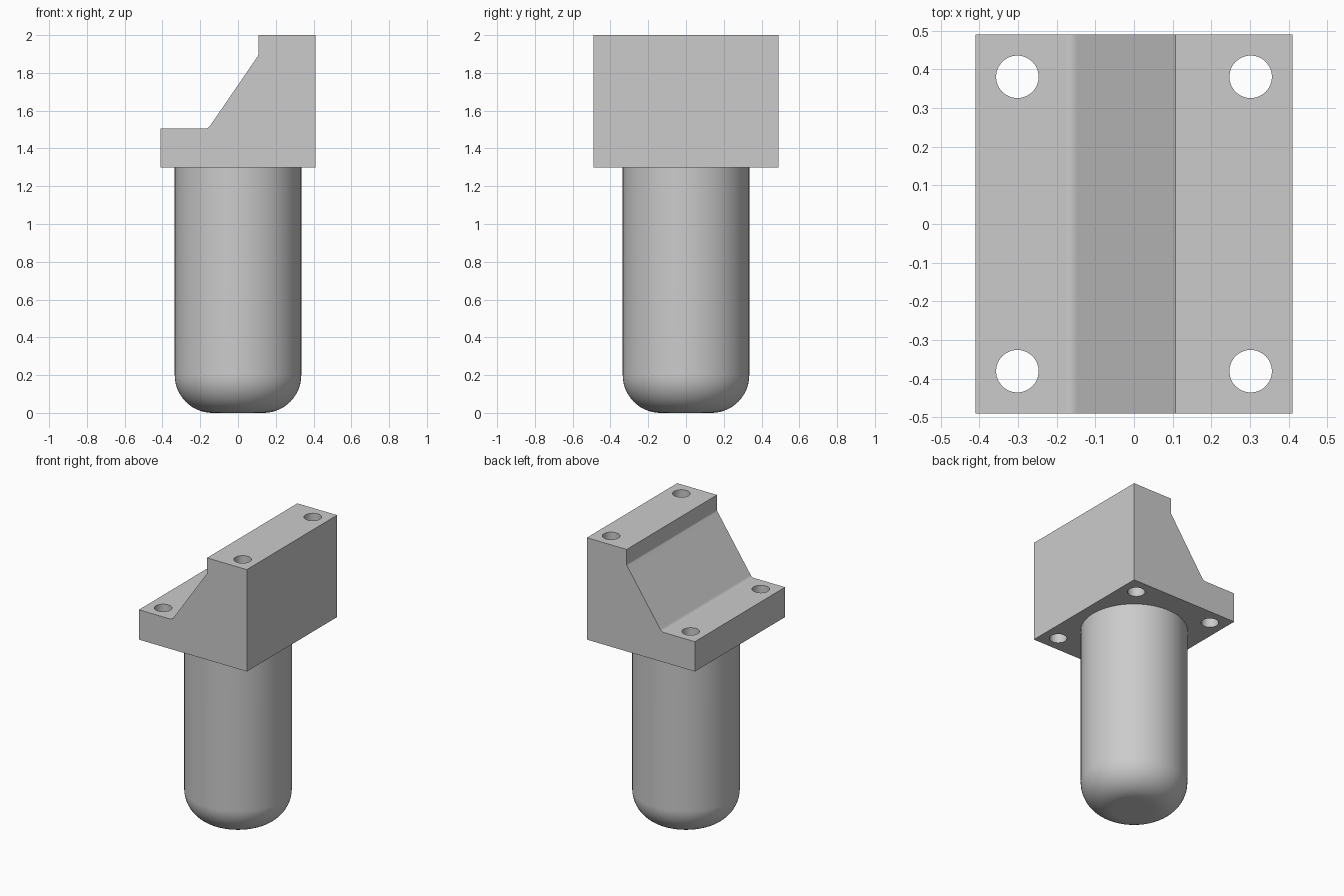
import bpy, bmesh, math
from mathutils import Vector

if "Cube" in bpy.data.objects:
    bpy.data.objects.remove(bpy.data.objects["Cube"])

W, D = 0.41, 0.49            # half width and half depth of the block
BASE, STEP, TOP = 1.30, 1.505, 2.0
POST_R, ROUND_R = 0.335, 0.20


def fillet(prev, corner, nxt, r, steps=6):
    """Points of an arc of radius r that rounds a profile corner."""
    c = Vector(corner)
    a, b = (Vector(prev) - c).normalized(), (Vector(nxt) - c).normalized()
    half = math.acos(a.dot(b)) / 2
    centre = c + (a + b).normalized() * (r / math.sin(half))
    va, vb = (c + d * (r / math.tan(half)) - centre for d in (a, b))
    start = math.atan2(va.y, va.x)
    sweep = math.remainder(math.atan2(vb.y, vb.x) - start, math.tau)
    angles = [start + sweep * i / steps for i in range(steps + 1)]
    return [(centre.x + r * math.cos(t), centre.y + r * math.sin(t)) for t in angles]


def make_object(name, bm):
    bmesh.ops.recalc_face_normals(bm, faces=bm.faces)
    mesh = bpy.data.meshes.new(name)
    bm.to_mesh(mesh)
    bm.free()
    obj = bpy.data.objects.new(name, mesh)
    bpy.context.collection.objects.link(obj)
    return obj


def finish(obj):
    bpy.ops.object.select_all(action='DESELECT')
    obj.select_set(True)
    bpy.context.view_layer.objects.active = obj
    for mod in list(obj.modifiers):
        bpy.ops.object.modifier_apply(modifier=mod.name)
    bpy.ops.object.shade_smooth_by_angle(angle=math.radians(30))
    obj.modifiers.new("flat_face_normals", 'WEIGHTED_NORMAL').keep_sharp = True


# Stepped block: side profile with two small fillets, extruded along y
ledge, low, high, crest = (-W, STEP), (-0.158, STEP), (0.108, 1.893), (0.108, TOP)
profile = [(-W, BASE), (W, BASE), (W, TOP), crest]
profile += fillet(crest, high, low, 0.02)
profile += fillet(high, low, ledge, 0.035)
profile.append(ledge)
bm = bmesh.new()
front, back = ([bm.verts.new((x, y, z)) for x, z in profile] for y in (-D, D))
bm.faces.new(front)
bm.faces.new(back)
for i in range(len(profile)):
    bm.faces.new((front[i - 1], front[i], back[i], back[i - 1]))
block = make_object("stepped_block", bm)

# Four bolt holes straight through the block
bm = bmesh.new()
for sx in (-1, 1):
    for sy in (-1, 1):
        made = bmesh.ops.create_cone(bm, cap_ends=True, segments=48,
                                     radius1=0.055, radius2=0.055, depth=1.2)
        bmesh.ops.translate(bm, vec=(sx * 0.302, sy * 0.381, 1.65), verts=made["verts"])
cutter = make_object("bolt_hole_cutter", bm)
cutter.hide_render = True
cut = block.modifiers.new("bolt_holes", 'BOOLEAN')
cut.operation, cut.solver, cut.object = 'DIFFERENCE', 'EXACT', cutter
finish(block)
bpy.data.objects.remove(cutter)

# Round post: lathed profile with a rounded lower end, open where it meets the block
outline = [(0, 0)]
outline += fillet((0, 0), (POST_R, 0), (POST_R, BASE), ROUND_R, 14)
outline += [(POST_R, BASE)]
bm = bmesh.new()
verts = [bm.verts.new((x, 0, z)) for x, z in outline]
edges = [bm.edges.new(pair) for pair in zip(verts, verts[1:])]
bmesh.ops.spin(bm, geom=verts + edges, cent=(0, 0, 0), axis=(0, 0, 1),
               angle=math.tau, steps=96, use_merge=True)
bmesh.ops.remove_doubles(bm, verts=bm.verts, dist=1e-5)
finish(make_object("round_post", bm))
